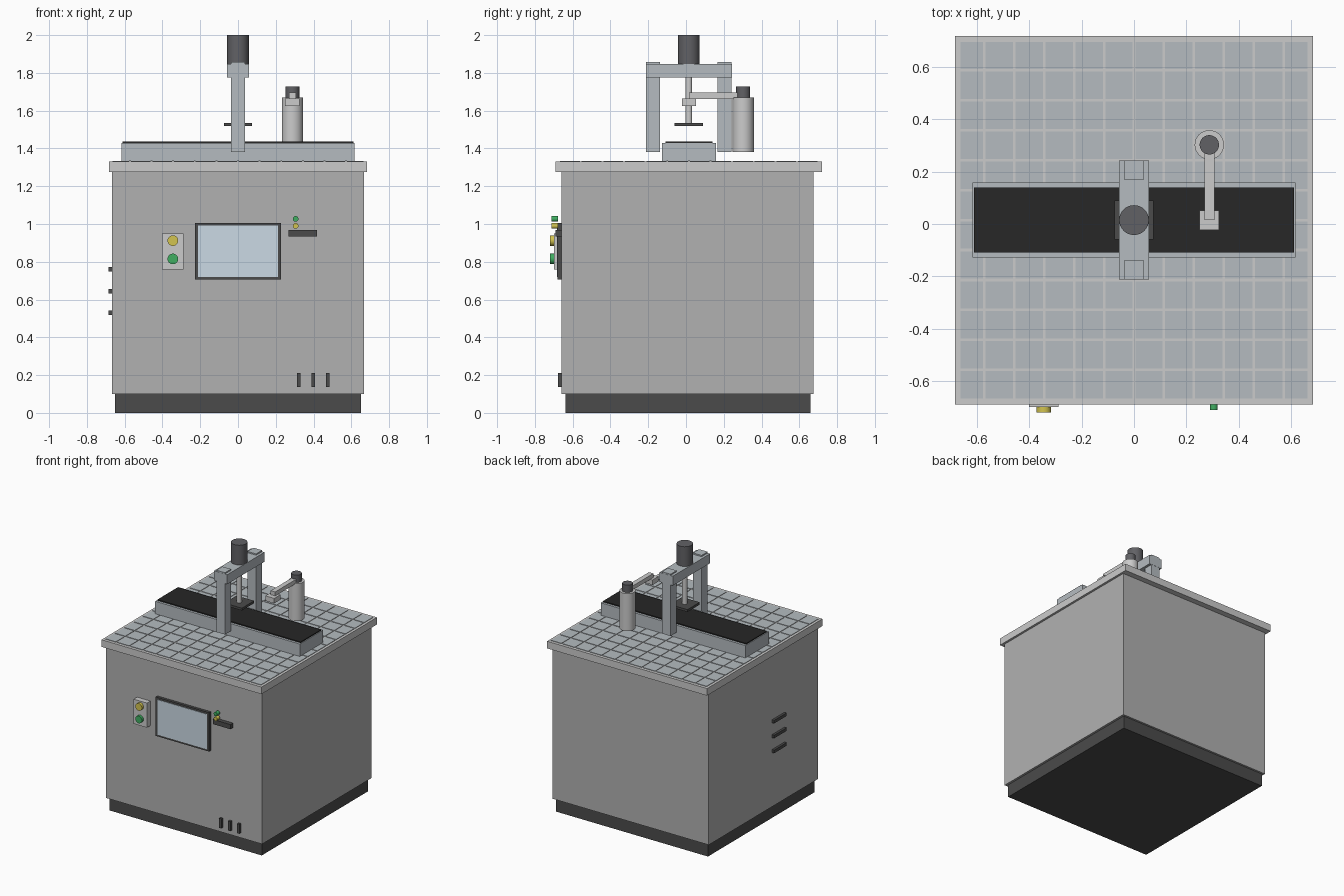
import bpy
import bmesh
import math

if "Cube" in bpy.data.objects:
    bpy.data.objects.remove(bpy.data.objects["Cube"])

CY = 0.015  # depth centre shared by the table and the machinery


def material(name, r, g, b):
    m = bpy.data.materials.new(name)
    m.diffuse_color = (r, g, b, 1)
    m.use_nodes = True
    m.node_tree.nodes["Principled BSDF"].inputs["Base Color"].default_value = m.diffuse_color
    return m


DARK = material("dark_grey", 0.07, 0.07, 0.07)
BLACK = material("belt_black", 0.02, 0.02, 0.02)
MOTOR = material("motor_grey", 0.12, 0.12, 0.13)
STEEL = material("blue_steel", 0.46, 0.50, 0.53)
LIGHT = material("light_grey", 0.56, 0.57, 0.58)
BODY = material("body_grey", 0.44, 0.44, 0.44)
GLASS = material("screen_blue", 0.60, 0.70, 0.78)
GREEN = material("signal_green", 0.05, 0.42, 0.12)
YELLOW = material("signal_yellow", 0.65, 0.55, 0.08)


def add_box(bm, x0, x1, y0, y1, z0, z1):
    for v in bmesh.ops.create_cube(bm, size=1)["verts"]:
        v.co.x = x1 if v.co.x > 0 else x0
        v.co.y = y1 if v.co.y > 0 else y0
        v.co.z = z1 if v.co.z > 0 else z0


def boxes(name, mat, *extents):
    """One object made of boxes given as (x0, x1, y0, y1, z0, z1)."""
    bm = bmesh.new()
    for e in extents:
        add_box(bm, *e)
    mesh = bpy.data.meshes.new(name)
    bm.to_mesh(mesh)
    bm.free()
    mesh.materials.append(mat)
    ob = bpy.data.objects.new(name, mesh)
    bpy.context.collection.objects.link(ob)
    return ob


def cylinder(name, mat, r, centre, length, along_y=False):
    rot = (math.pi / 2, 0, 0) if along_y else (0, 0, 0)
    bpy.ops.mesh.primitive_cylinder_add(vertices=32, radius=r, depth=length,
                                        location=centre, rotation=rot)
    ob = bpy.context.object
    ob.name = name
    ob.data.materials.append(mat)
    bpy.ops.object.shade_smooth_by_angle()
    return ob


def upright(name, mat, r, x, y, z0, z1):
    return cylinder(name, mat, r, (x, y, (z0 + z1) / 2), z1 - z0)


# Cabinet
boxes("plinth", DARK, (-0.65, 0.65, -0.638, 0.66, 0, 0.1))
boxes("cabinet_body", BODY, (-0.667, 0.667, -0.658, 0.675, 0.1, 1.275))
boxes("table_top", LIGHT, (-0.684, 0.684, -0.69, 0.72, 1.275, 1.33))

# Thin tiles on the table, with the outer rows trimmed to the rim
PITCH, GAP = 0.1145, 0.005


def spans(centre, half):
    for i in range(-6, 6):
        lo, hi = i * PITCH + GAP, (i + 1) * PITCH - GAP
        yield centre + max(lo, -half), centre + min(hi, half)


boxes("table_tiles", STEEL, *[(*sx, *sy, 1.329, 1.334)
                              for sx in spans(0, 0.664) for sy in spans(CY, 0.682)])

# Conveyor
boxes("conveyor_frame", STEEL, (-0.618, 0.618, -0.128, 0.158, 1.333, 1.43))
boxes("conveyor_belt", BLACK, (-0.612, 0.612, -0.109, 0.139, 1.42, 1.438))

# Press gantry
for side, s in (("front", -1), ("back", 1)):
    y = CY + s * 0.19
    boxes(side + "_gantry_post", STEEL, (-0.037, 0.037, y - 0.037, y + 0.037, 1.38, 1.858))
boxes("gantry_beam", STEEL, (-0.057, 0.057, CY - 0.228, CY + 0.228, 1.775, 1.848))
upright("press_motor", MOTOR, 0.057, 0, CY, 1.848, 2.0)
upright("press_rod", LIGHT, 0.018, 0, CY, 1.53, 1.78)
boxes("press_plate", DARK, (-0.075, 0.075, CY - 0.075, CY + 0.075, 1.518, 1.536))

# Sensor arm
upright("arm_column", LIGHT, 0.056, 0.288, 0.303, 1.38, 1.67)
upright("arm_column_cap", MOTOR, 0.037, 0.288, 0.303, 1.67, 1.727)
boxes("swing_arm", LIGHT, (0.269, 0.307, 0.015, 0.303, 1.663, 1.695))
boxes("arm_head", LIGHT, (0.25, 0.325, -0.022, 0.052, 1.625, 1.664))

# Operator screen
boxes("screen_frame", DARK, (-0.228, 0.228, -0.679, -0.65, 0.705, 1.006))
boxes("screen_glass", GLASS, (-0.212, 0.212, -0.683, -0.67, 0.72, 0.991))

# Button box
boxes("button_box", LIGHT, (-0.402, -0.288, -0.7, -0.655, 0.76, 0.95))
for name, mat, z in (("yellow", YELLOW, 0.912), ("green", GREEN, 0.815)):
    cylinder(name + "_button", mat, 0.028, (-0.345, -0.709, z), 0.024, True)

# Small shelf with two signal lights
boxes("front_shelf", DARK, (0.268, 0.418, -0.69, -0.655, 0.933, 0.969))
for name, mat, z in (("yellow", YELLOW, 0.99), ("green", GREEN, 1.027)):
    cylinder(name + "_signal", mat, 0.015, (0.305, -0.694, z), 0.034, True)

# Vents on the front and left sides
for i in range(3):
    x, z = 0.322 + 0.077 * i, 0.53 + 0.115 * i
    boxes("front_vent", DARK, (x - 0.009, x + 0.009, -0.677, -0.65, 0.138, 0.212))
    boxes("left_vent", DARK, (-0.685, -0.66, -0.25, -0.098, z - 0.012, z + 0.012))
